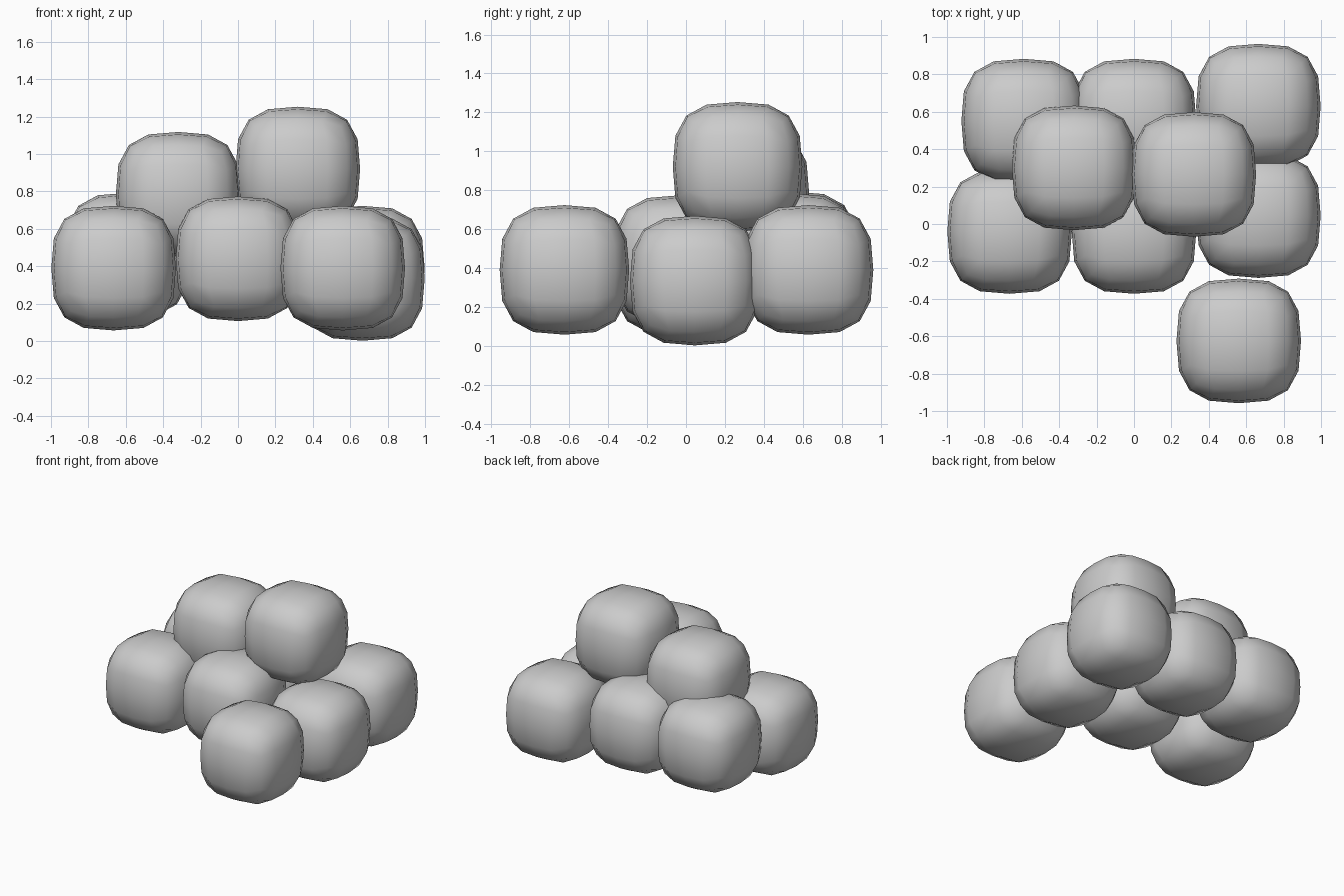
import bpy, bmesh
from mathutils import Vector

if "Cube" in bpy.data.objects:
    bpy.data.objects.remove(bpy.data.objects["Cube"])

R = 0.333      # half width of one lump
P = 2.95       # roundness: 2 = ball, large = box


def rounded_lump(name, centre):
    """Cube split 4 x 4 per side, pulled onto a superellipsoid."""
    bm = bmesh.new()
    bmesh.ops.create_cube(bm, size=2)
    bmesh.ops.subdivide_edges(bm, edges=bm.edges[:], cuts=3, use_grid_fill=True)
    for v in bm.verts:
        norm = sum(abs(c) ** P for c in v.co) ** (1 / P)
        v.co = v.co * (R / norm)
    for f in bm.faces:
        f.smooth = True
    mesh = bpy.data.meshes.new(name)
    bm.to_mesh(mesh)
    bm.free()
    ob = bpy.data.objects.new(name, mesh)
    ob.location = Vector(centre)
    bpy.context.collection.objects.link(ob)


lumps = {
    # back row
    "back_left_lump": (-0.59, 0.55, 0.46),
    "back_middle_lump": (0.0, 0.55, 0.45),
    "back_right_lump": (0.665, 0.63, 0.39),
    # middle row
    "left_lump": (-0.665, -0.04, 0.39),
    "middle_lump": (0.0, -0.04, 0.44),
    "right_lump": (0.665, 0.045, 0.335),
    # single front lump
    "front_lump": (0.56, -0.625, 0.39),
    # upper pair
    "upper_left_lump": (-0.32, 0.30, 0.785),
    "upper_right_lump": (0.32, 0.265, 0.92),
}
for name, centre in lumps.items():
    rounded_lump(name, centre)
